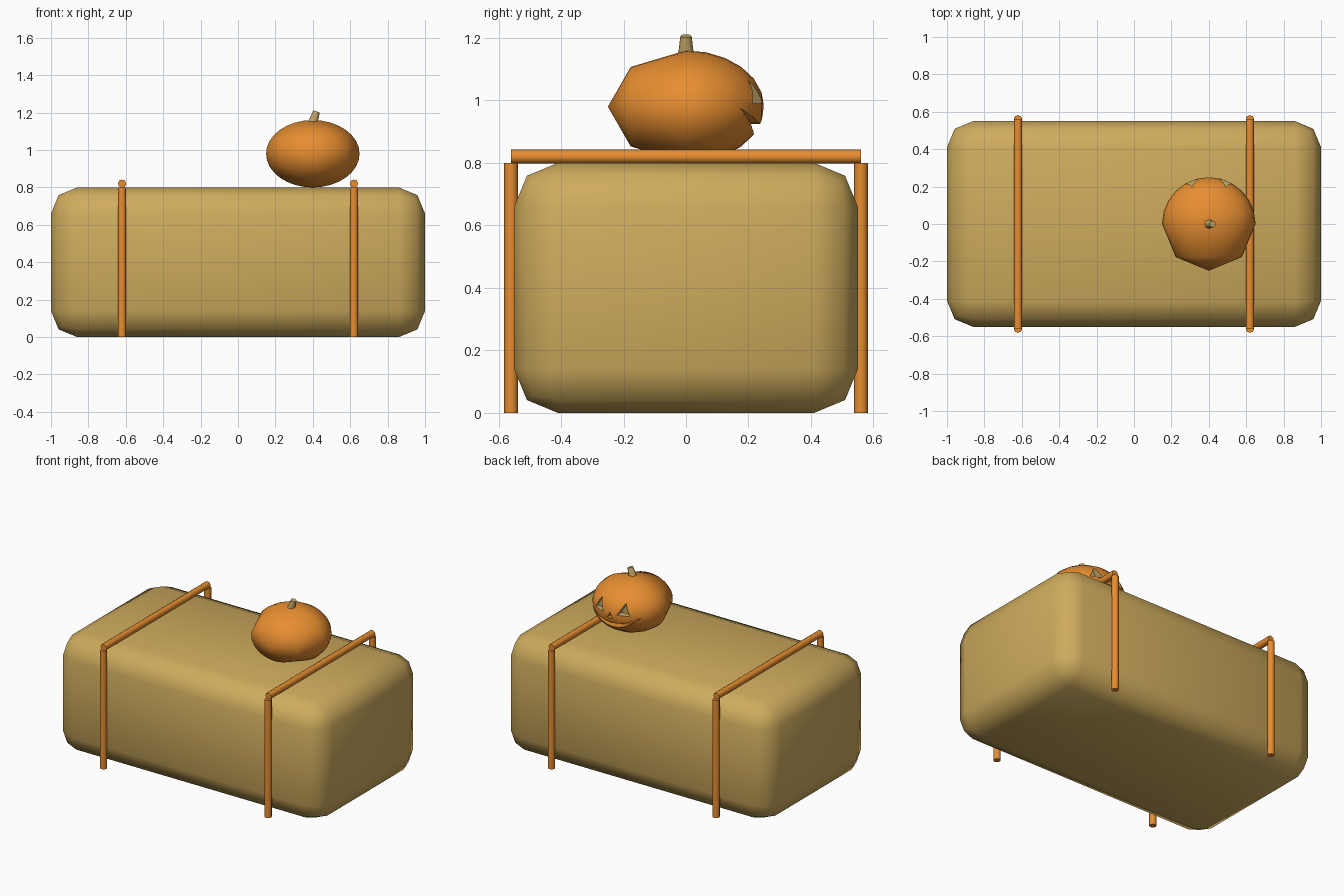
import bpy, bmesh, math
from mathutils import Matrix, Vector

if "Cube" in bpy.data.objects:
    bpy.data.objects.remove(bpy.data.objects["Cube"])


def material(name, rgb):
    m = bpy.data.materials.new(name)
    m.diffuse_color = (*rgb, 1)
    m.use_nodes = True
    m.node_tree.nodes["Principled BSDF"].inputs["Base Color"].default_value = m.diffuse_color
    return m


HAY = material("hay", (0.62, 0.41, 0.11))
ORANGE = material("orange", (0.80, 0.27, 0.03))
STEM = material("stem", (0.56, 0.40, 0.14))


def add_object(name, bm, mats, smooth=True):
    bmesh.ops.recalc_face_normals(bm, faces=bm.faces)
    for f in bm.faces:
        f.smooth = smooth
    me = bpy.data.meshes.new(name)
    bm.to_mesh(me)
    bm.free()
    for m in mats:
        me.materials.append(m)
    ob = bpy.data.objects.new(name, me)
    bpy.context.collection.objects.link(ob)
    return ob


def smooth_by_angle(ob, deg):
    bpy.ops.object.select_all(action='DESELECT')
    ob.select_set(True)
    bpy.context.view_layer.objects.active = ob
    bpy.ops.object.shade_smooth_by_angle(angle=math.radians(deg))


def rod(name, a, b, r1, r2, mat, sides=8):
    a, b = Vector(a), Vector(b)
    d = b - a
    bm = bmesh.new()
    mtx = Matrix.Translation((a + b) / 2) @ d.to_track_quat('Z', 'Y').to_matrix().to_4x4()
    bmesh.ops.create_cone(bm, cap_ends=True, segments=sides, radius1=r1, radius2=r2,
                          depth=d.length, matrix=mtx)
    ob = add_object(name, bm, [mat])
    smooth_by_angle(ob, 50)
    return ob


# Hay bale: rounded block
bm = bmesh.new()
bmesh.ops.create_cube(bm, size=1, matrix=Matrix.Translation((0, 0, 0.4)) @ Matrix.Diagonal((2, 1.1, 0.8, 1)))
bmesh.ops.bevel(bm, geom=bm.edges[:], offset=0.14, segments=2, profile=0.5, affect='EDGES')
add_object("hay_bale", bm, [HAY])

# Straps: two uprights and a top bar on each side
for side, x in (("left", -0.62), ("right", 0.62)):
    rod(f"{side}_top_strap", (x, -0.56, 0.82), (x, 0.56, 0.82), 0.0225, 0.0225, ORANGE)
    for end, y in (("front", -0.56), ("back", 0.56)):
        rod(f"{side}_{end}_strap", (x, y, 0), (x, y, 0.8), 0.0225, 0.0225, ORANGE)

# Pumpkin: rings around the y axis, coarse in front and finer on the carved back
C = Vector((0.4, 0, 0.98))
N = 32
bm = bmesh.new()
rings = []
for deg in (45, 90, 105, 120, 135, 150, 165):
    t = math.radians(deg)
    rings.append([bm.verts.new(C + Vector((0.25 * math.sin(t) * math.cos(i * math.tau / N),
                                           -0.25 * math.cos(t),
                                           0.18 * math.sin(t) * math.sin(i * math.tau / N))))
                  for i in range(N)])
poles = [bm.verts.new(C + Vector((0, y, 0))) for y in (-0.25, 0.25)]
for i in range(N):
    j = (i + 1) % N
    for r, s in zip(rings, rings[1:]):
        bm.faces.new((r[i], r[j], s[j], s[i]))
    bm.faces.new((poles[0], rings[0][i], rings[0][j]))
    bm.faces.new((poles[1], rings[-1][i], rings[-1][j]))
pumpkin = add_object("pumpkin", bm, [ORANGE, STEM])


# Carved face: prisms cut into the back of the pumpkin
def carve(points, y0, slot):
    bm = bmesh.new()
    lo = [bm.verts.new((0.4 + x, y0, 0.98 + z)) for x, z in points]
    hi = [bm.verts.new((0.4 + x, 0.35, 0.98 + z)) for x, z in points]
    bm.faces.new(lo)
    bm.faces.new(hi)
    for i in range(len(points)):
        j = (i + 1) % len(points)
        bm.faces.new((lo[i], lo[j], hi[j], hi[i]))
    for f in bm.faces:
        f.material_index = slot
    cutter = add_object("face_cutter", bm, [ORANGE, STEM])
    cutter.hide_render = True
    mod = pumpkin.modifiers.new("carve", 'BOOLEAN')
    mod.operation, mod.solver, mod.object = 'DIFFERENCE', 'EXACT', cutter
    bpy.context.view_layer.objects.active = pumpkin
    bpy.ops.object.modifier_apply(modifier=mod.name)
    bpy.data.objects.remove(cutter)


for s in (-1, 1):
    carve([(s * 0.09 - 0.04, 0.01), (s * 0.09 + 0.04, 0.01), (s * 0.09, 0.085)], 0.19, 1)
carve([(-0.02, -0.02), (0.02, -0.02), (0, 0.02)], 0.215, 0)
xs = [-0.18 + 0.045 * k for k in range(9)]
upper = [(x, -0.055 + 0.05 * (x / 0.18) ** 2) for x in xs]
lower = [(x, -0.09 + 0.085 * (x / 0.18) ** 2) for x in reversed(xs[1:-1])]
carve(upper + lower, 0.16, 0)
smooth_by_angle(pumpkin, 60)

# Leaning stem
rod("pumpkin_stem", (0.398, 0, 1.14), (0.42, 0, 1.206), 0.026, 0.018, STEM)
